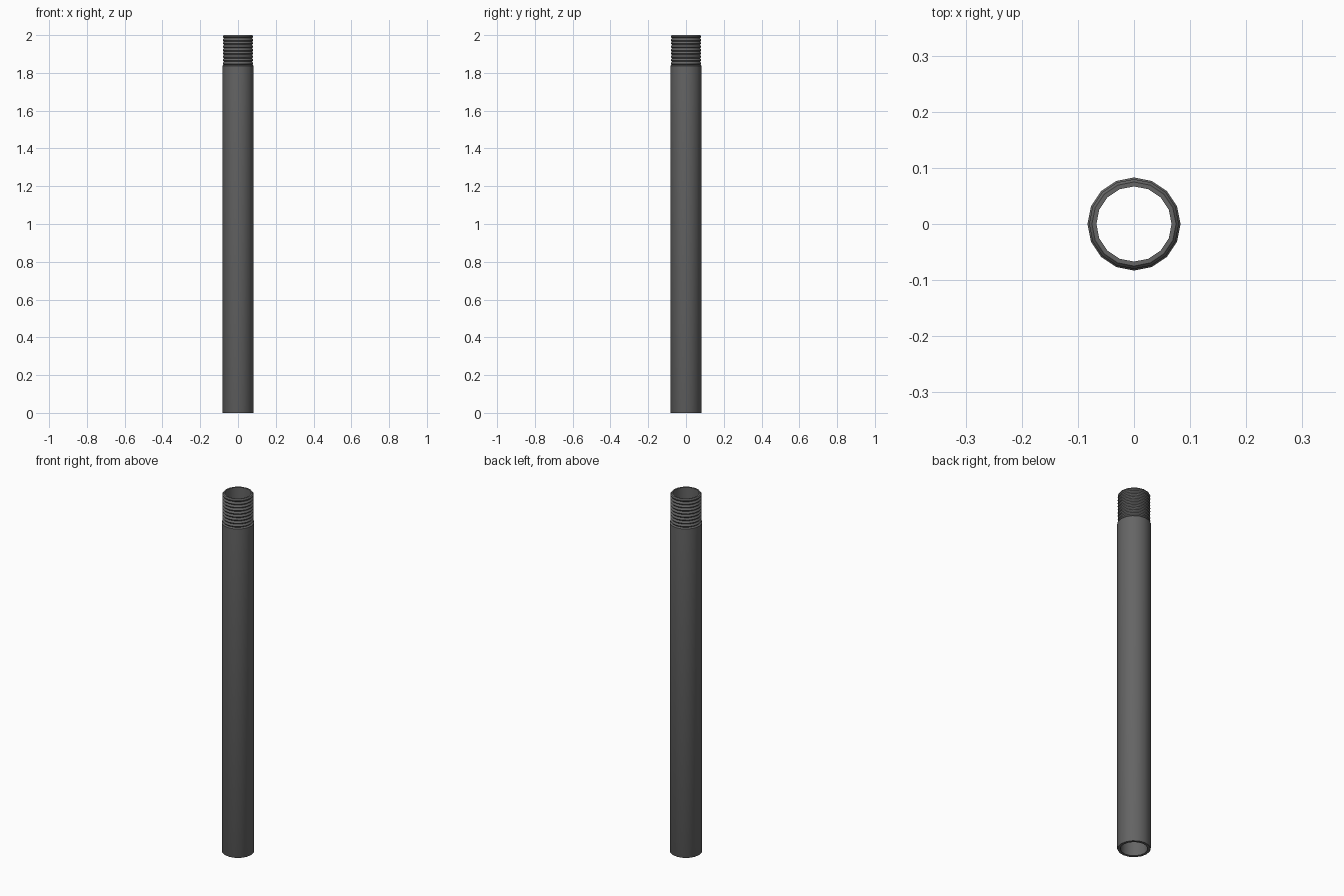
import bpy, bmesh, math

if "Cube" in bpy.data.objects:
    bpy.data.objects.remove(bpy.data.objects["Cube"])

SIDES = 16
R_OUT, R_IN = 0.083, 0.067
R_CREST, R_ROOT = 0.08, 0.075
Z_SHOULDER, HEIGHT, TURNS = 1.84, 2.0, 9

# Closed wall profile (radius, height): plain tube, shoulder, thread ridges, bore
profile = [(R_IN, 0), (R_OUT - 0.002, 0), (R_OUT, 0.004),
           (R_OUT, Z_SHOULDER - 0.004), (R_OUT - 0.003, Z_SHOULDER)]
pitch = (HEIGHT - Z_SHOULDER) / TURNS
for i in range(TURNS):
    z = Z_SHOULDER + i * pitch
    profile += [(R_ROOT, z + 0.1 * pitch), (R_CREST, z + 0.45 * pitch),
                (R_CREST, z + 0.65 * pitch)]
profile += [(R_ROOT, HEIGHT), (R_IN, HEIGHT)]

# Revolve the profile around z
bm = bmesh.new()
rings = []
for s in range(SIDES):
    a = 2 * math.pi * s / SIDES
    rings.append([bm.verts.new((r * math.cos(a), r * math.sin(a), z)) for r, z in profile])
n = len(profile)
for s in range(SIDES):
    a, b = rings[s], rings[(s + 1) % SIDES]
    for i in range(n):
        j = (i + 1) % n
        bm.faces.new((a[i], b[i], b[j], a[j]))
bmesh.ops.recalc_face_normals(bm, faces=bm.faces)

mesh = bpy.data.meshes.new("threaded_pipe")
bm.to_mesh(mesh)
bm.free()
pipe = bpy.data.objects.new("threaded_pipe", mesh)
bpy.context.collection.objects.link(pipe)

# Dark metal
mat = bpy.data.materials.new("dark_metal")
mat.diffuse_color = (0.13, 0.13, 0.13, 1)
mat.use_nodes = True
mat.node_tree.nodes["Principled BSDF"].inputs["Base Color"].default_value = mat.diffuse_color
mesh.materials.append(mat)

bpy.context.view_layer.objects.active = pipe
pipe.select_set(True)
bpy.ops.object.shade_smooth_by_angle(angle=math.radians(30))
